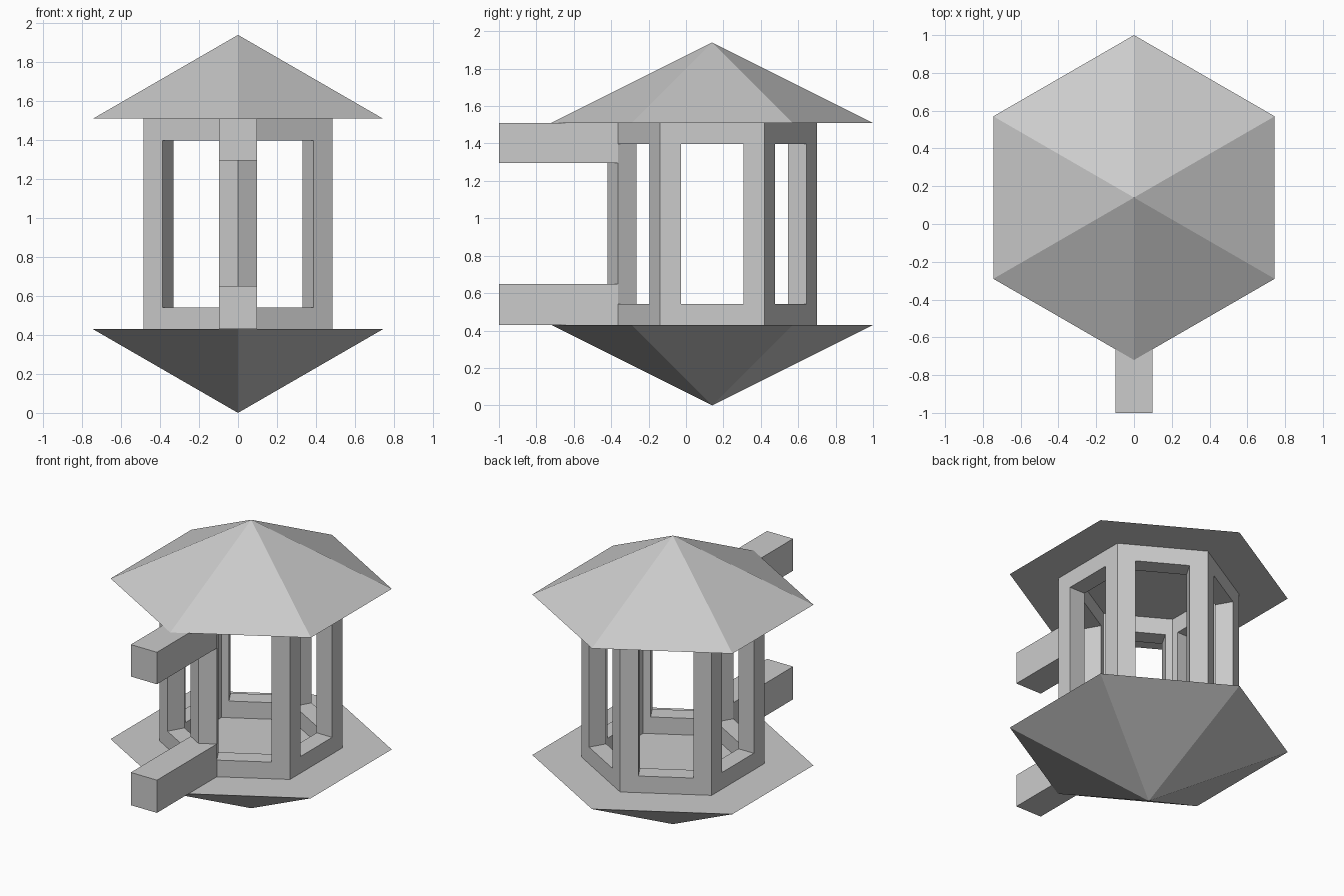
import bpy, bmesh
from math import sin, cos, pi

if "Cube" in bpy.data.objects:
    bpy.data.objects.remove(bpy.data.objects["Cube"])

CY = 0.14                      # centre of the hexagon in y
Z0, Z1 = 0.43, 1.51            # lantern body bottom and top


def new_object(name, bm):
    bmesh.ops.recalc_face_normals(bm, faces=bm.faces)
    mesh = bpy.data.meshes.new(name)
    bm.to_mesh(mesh)
    bm.free()
    ob = bpy.data.objects.new(name, mesh)
    bpy.context.collection.objects.link(ob)
    return ob


def hexagon(bm, radius, z):
    return [bm.verts.new((radius * sin(i * pi / 3), CY + radius * cos(i * pi / 3), z))
            for i in range(6)]


def pyramid(name, z_base, z_tip, radius=0.86):
    bm = bmesh.new()
    ring = hexagon(bm, radius, z_base)
    tip = bm.verts.new((0, CY, z_tip))
    bm.faces.new(ring)
    for i in range(6):
        bm.faces.new((ring[i], ring[(i + 1) % 6], tip))
    return new_object(name, bm)


def beam(name, z_low, z_high):
    bm = bmesh.new()
    hw, back = 0.097, -0.363
    # pentagonal end follows the corner of the body
    outline = [(-hw, -1), (hw, -1), (hw, back), (0, -0.419), (-hw, back)]
    low = [bm.verts.new((x, y, z_low)) for x, y in outline]
    face = bm.faces.new(low)
    top = bmesh.ops.extrude_face_region(bm, geom=[face], use_keep_orig=True)
    for v in top["geom"]:
        if isinstance(v, bmesh.types.BMVert):
            v.co.z = z_high
    return new_object(name, bm)


# Roof and pointed base
pyramid("roof", Z1, 1.94)
pyramid("base", Z0, 0.0)

# Six-sided window frame: inset each wall, open the panes, add thickness
bm = bmesh.new()
low, high = hexagon(bm, 0.56, Z0), hexagon(bm, 0.56, Z1)
walls = [bm.faces.new((low[i], high[i], high[(i + 1) % 6], low[(i + 1) % 6]))
         for i in range(6)]
bmesh.ops.recalc_face_normals(bm, faces=bm.faces)
bmesh.ops.inset_individual(bm, faces=walls, thickness=0.112, use_even_offset=True)
bmesh.ops.delete(bm, geom=walls, context='FACES')
frame = new_object("window_frame", bm)
# make sure the walls face outward so the thickness goes inward
p = frame.data.polygons[0]
if p.normal.x * p.center.x + p.normal.y * (p.center.y - CY) < 0:
    frame.data.flip_normals()
solid = frame.modifiers.new("thickness", 'SOLIDIFY')
solid.thickness = 0.115
solid.offset = -1
solid.use_even_offset = True
solid.use_quality_normals = True

# Mounting beams
beam("lower_beam", Z0, 0.65)
beam("upper_beam", 1.295, Z1)
